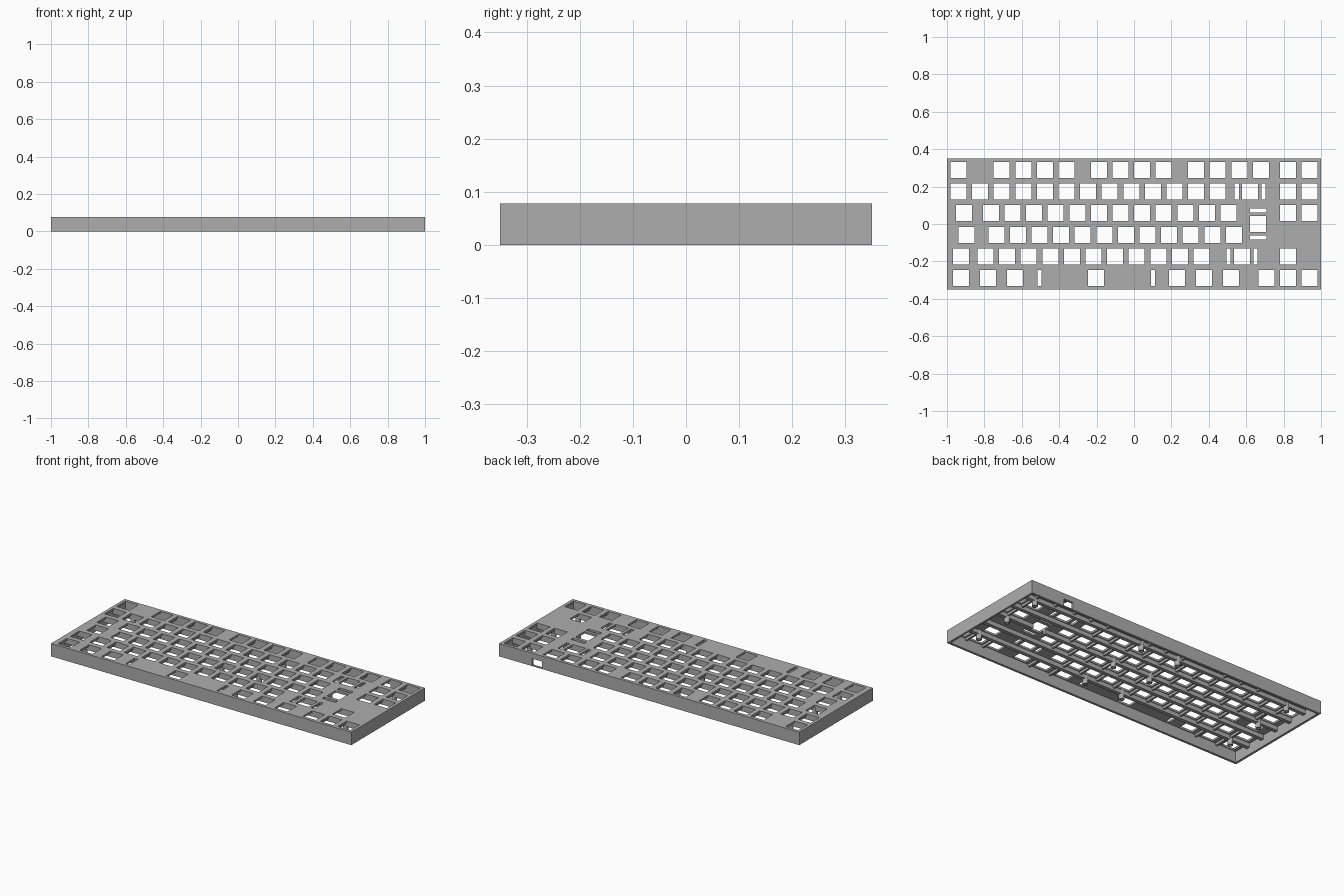
import bpy
import bmesh
from mathutils import Matrix, Vector

default = bpy.data.objects.get("Cube")
if default:
    bpy.data.objects.remove(default, do_unlink=True)

# Main sizes
PITCH = 0.1155            # spacing of one key
X0, Y0 = -0.9385, 0.2888  # centre of the first key
W, D, H = 2.0, 0.7, 0.078
WALL = 0.014
SKIN_Z = 0.066            # underside of the top plate
RIB_Z = 0.041             # underside of the ribs
HOLE = 0.0855
SLOT = 0.022

grey = bpy.data.materials.new("case grey")
grey.use_nodes = True
grey.diffuse_color = (0.42, 0.42, 0.42, 1)
grey.node_tree.nodes["Principled BSDF"].inputs["Base Color"].default_value = (0.42, 0.42, 0.42, 1)


def boxes(name, items):
    """Object made of boxes given as (low corner, high corner)."""
    bm = bmesh.new()
    for low, high in items:
        low, high = Vector(low), Vector(high)
        matrix = Matrix.Translation((low + high) / 2) @ Matrix.Diagonal((*(high - low), 1))
        bmesh.ops.create_cube(bm, size=1, matrix=matrix)
    mesh = bpy.data.meshes.new(name)
    bm.to_mesh(mesh)
    bm.free()
    mesh.materials.append(grey)
    obj = bpy.data.objects.new(name, mesh)
    bpy.context.collection.objects.link(obj)
    return obj


def cut(obj, *cutters):
    """Subtract the cutters and keep the result as plain mesh."""
    for cutter in cutters:
        mod = obj.modifiers.new("cut", 'BOOLEAN')
        mod.operation = 'DIFFERENCE'
        mod.solver = 'EXACT'
        mod.object = cutter
    bpy.context.view_layer.update()
    graph = bpy.context.evaluated_depsgraph_get()
    mesh = bpy.data.meshes.new_from_object(obj.evaluated_get(graph))
    obj.modifiers.clear()
    obj.data = mesh


def run(start, count):
    return [start + i for i in range(count)]


def key_x(u):
    return X0 + u * PITCH


def row_y(r):
    return Y0 - r * PITCH


# Key columns of every row, in key widths
nav = [15.25, 16.25]
rows = [
    [0] + run(2, 4) + run(6.5, 4) + run(11, 4) + nav,
    run(0, 13) + [13.5] + nav,
    [0.25] + run(1.5, 12) + nav,
    [0.375] + run(1.75, 12),
    [0.125] + run(1.25, 11) + [13.125, 15.25],
    [0.125, 1.375, 2.625, 6.375, 10.125, 11.375, 12.625, 14.25] + nav,
]


def opening(x, y, w, d):
    return ((x - w / 2, y - d / 2, -0.05), (x + w / 2, y + d / 2, 0.15))


# Switch openings, wide-key stabiliser slots and the tall enter key
openings = [opening(key_x(u), row_y(r), HOLE, HOLE)
            for r, row in enumerate(rows) for u in row]
for r, u, reach in ((1, 13.5, 0.0715), (4, 13.125, 0.0715), (5, 6.375, 0.304)):
    for side in (-1, 1):
        openings.append(opening(key_x(u) + side * reach, row_y(r), SLOT, HOLE))
enter_x, enter_y = key_x(13.875), row_y(2.5)
openings.append(opening(enter_x, enter_y, HOLE, HOLE))
for side in (-1, 1):
    openings.append(opening(enter_x, enter_y + side * 0.0725, 0.09, SLOT))

key_cutter = boxes("key_cutter", openings)
ix, iy = W / 2 - WALL, D / 2 - WALL
cavity = boxes("cavity_cutter", [((-ix, -iy, -0.05), (ix, iy, SKIN_Z))])
port = boxes("port_cutter", [((0.715, iy - 0.01, 0.004), (0.78, 0.4, 0.045))])

# Case: open-bottomed tray with the key plate on top
case = boxes("case", [((-W / 2, -D / 2, 0), (W / 2, D / 2, H))])
cut(case, cavity, key_cutter, port)

# Long ribs under the plate between rows
top = SKIN_Z + 0.003
ribs = boxes("row_ribs", [
    ((-ix - 0.003, row_y(r + 0.5) - 0.011, RIB_Z), (ix + 0.003, row_y(r + 0.5) + 0.011, top))
    for r in range(5)])
cut(ribs, key_cutter)

# Short dividers between neighbouring keys
dividers = []
for r, row in enumerate(rows):
    for a, b in zip(row, row[1:]):
        if b - a < 1.3:
            x, y = key_x((a + b) / 2), row_y(r)
            dividers.append(((x - 0.006, y - 0.0455, 0.052), (x + 0.006, y + 0.0455, top)))
boxes("key_dividers", dividers)

# Hollow screw posts on a grid
profile = [(0.015, top), (0.015, 0.012), (0.007, 0.012), (0.007, 0.045), (0, 0.045)]
for px in (-0.86, -0.107, 0.143, 0.88):
    for r in (0.5, 2.5, 4.5):
        bm = bmesh.new()
        verts = [bm.verts.new((radius, 0, z)) for radius, z in profile]
        edges = [bm.edges.new(pair) for pair in zip(verts, verts[1:])]
        bmesh.ops.spin(bm, geom=verts + edges, cent=(0, 0, 0), axis=(0, 0, 1),
                       angle=6.283185, steps=20)
        bmesh.ops.remove_doubles(bm, verts=bm.verts, dist=0.0001)
        bmesh.ops.recalc_face_normals(bm, faces=bm.faces)
        mesh = bpy.data.meshes.new("screw_post")
        bm.to_mesh(mesh)
        bm.free()
        mesh.materials.append(grey)
        post = bpy.data.objects.new("screw_post", mesh)
        post.location = (px, row_y(r), 0)
        bpy.context.collection.objects.link(post)

for cutter in (key_cutter, cavity, port):
    bpy.data.objects.remove(cutter, do_unlink=True)
